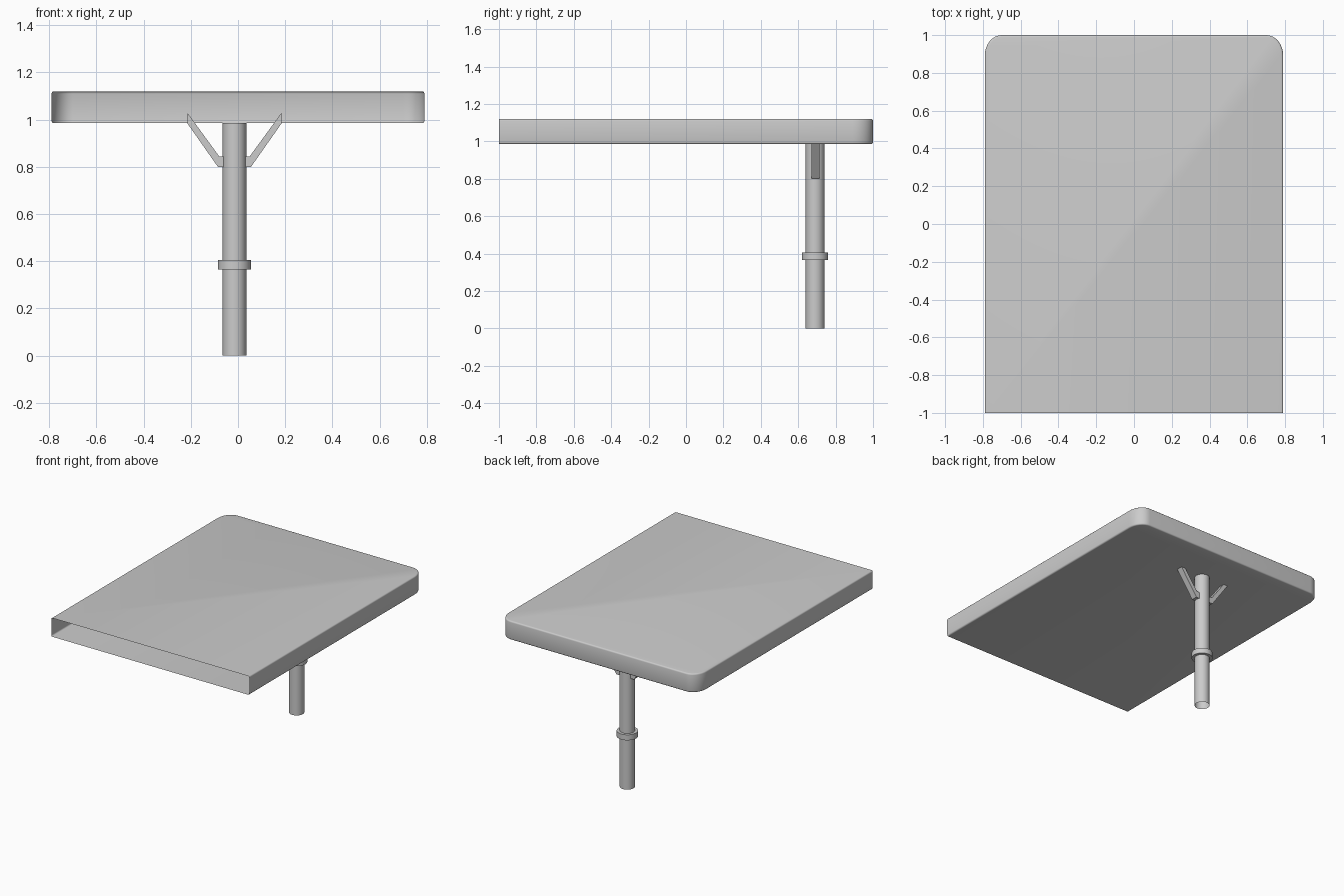
import bpy, bmesh, math

if "Cube" in bpy.data.objects:
    bpy.data.objects.remove(bpy.data.objects["Cube"])

CX, CY = -0.015, 0.69          # post axis


def finish(name, bm, angle=35):
    bmesh.ops.recalc_face_normals(bm, faces=bm.faces)
    mesh = bpy.data.meshes.new(name)
    bm.to_mesh(mesh)
    bm.free()
    ob = bpy.data.objects.new(name, mesh)
    bpy.context.collection.objects.link(ob)
    bpy.ops.object.select_all(action='DESELECT')
    ob.select_set(True)
    bpy.context.view_layer.objects.active = ob
    bpy.ops.object.shade_smooth_by_angle(angle=math.radians(angle))
    return ob


def outline(inset, steps=8):
    # plan of the panel: straight front, two rounded back corners
    w, back, rx, ry = 0.79 - inset, 1 - inset, 0.09 - inset, 0.11 - inset
    arc = [(w - rx + rx * math.cos(a), back - ry + ry * math.sin(a))
           for a in (i * math.pi / 2 / steps for i in range(steps + 1))]
    right = [(w, -1)] + arc
    return right + [(-x, y) for x, y in reversed(right)]


def lathe(name, profile, closed, segs=32):
    bm = bmesh.new()
    rings = [[bm.verts.new((CX + r * math.cos(2 * math.pi * i / segs),
                            CY + r * math.sin(2 * math.pi * i / segs), z))
              for i in range(segs)] for r, z in profile]
    pairs = list(zip(rings, rings[1:]))
    if closed:
        pairs.append((rings[-1], rings[0]))
    for a, b in pairs:
        for i in range(segs):
            j = (i + 1) % segs
            bm.faces.new((a[i], a[j], b[j], b[i]))
    return finish(name, bm)


# Hollow panel, open at the front, with softened rims
b, z0, z1, n = 0.01, 0.985, 1.12, 3
quarter = [(b * (1 - math.sin(t)), b * (1 - math.cos(t)))
           for t in (k * math.pi / 2 / n for k in range(n + 1))]
levels = [(i, z0 + d) for i, d in quarter] + [(i, z1 - d) for i, d in reversed(quarter)]
bm = bmesh.new()
loops = [[bm.verts.new((x, y, z)) for x, y in outline(i)] for i, z in levels]
for lo, hi in zip(loops, loops[1:]):
    for i in range(len(lo) - 1):
        bm.faces.new((lo[i], lo[i + 1], hi[i + 1], hi[i]))
bm.faces.new(loops[0])
bm.faces.new(loops[-1])
finish("panel_shell", bm)

# Open tube post and its collar
lathe("post", [(0.05, 0), (0.05, z0)], False)
lathe("collar", [(0.05, 0.365), (0.07, 0.365), (0.07, 0.405), (0.05, 0.405)], True)

# Pair of slanted braces, mirrored about the post
profile = [(0.04, 0.80), (0.07, 0.80), (0.20, 0.985), (0.20, 1.03), (0.065, 0.845), (0.04, 0.845)]
for side, label in ((-1, "left"), (1, "right")):
    bm = bmesh.new()
    face = bm.faces.new([bm.verts.new((CX + side * x, CY - 0.02, z)) for x, z in profile])
    ext = bmesh.ops.extrude_face_region(bm, geom=[face])
    moved = [v for v in ext["geom"] if isinstance(v, bmesh.types.BMVert)]
    bmesh.ops.translate(bm, verts=moved, vec=(0, 0.045, 0))
    if face.is_valid and len(bm.faces) < 8:
        bm.faces.new(list(face.verts)[::-1])
    finish(label + "_brace", bm, 20)
